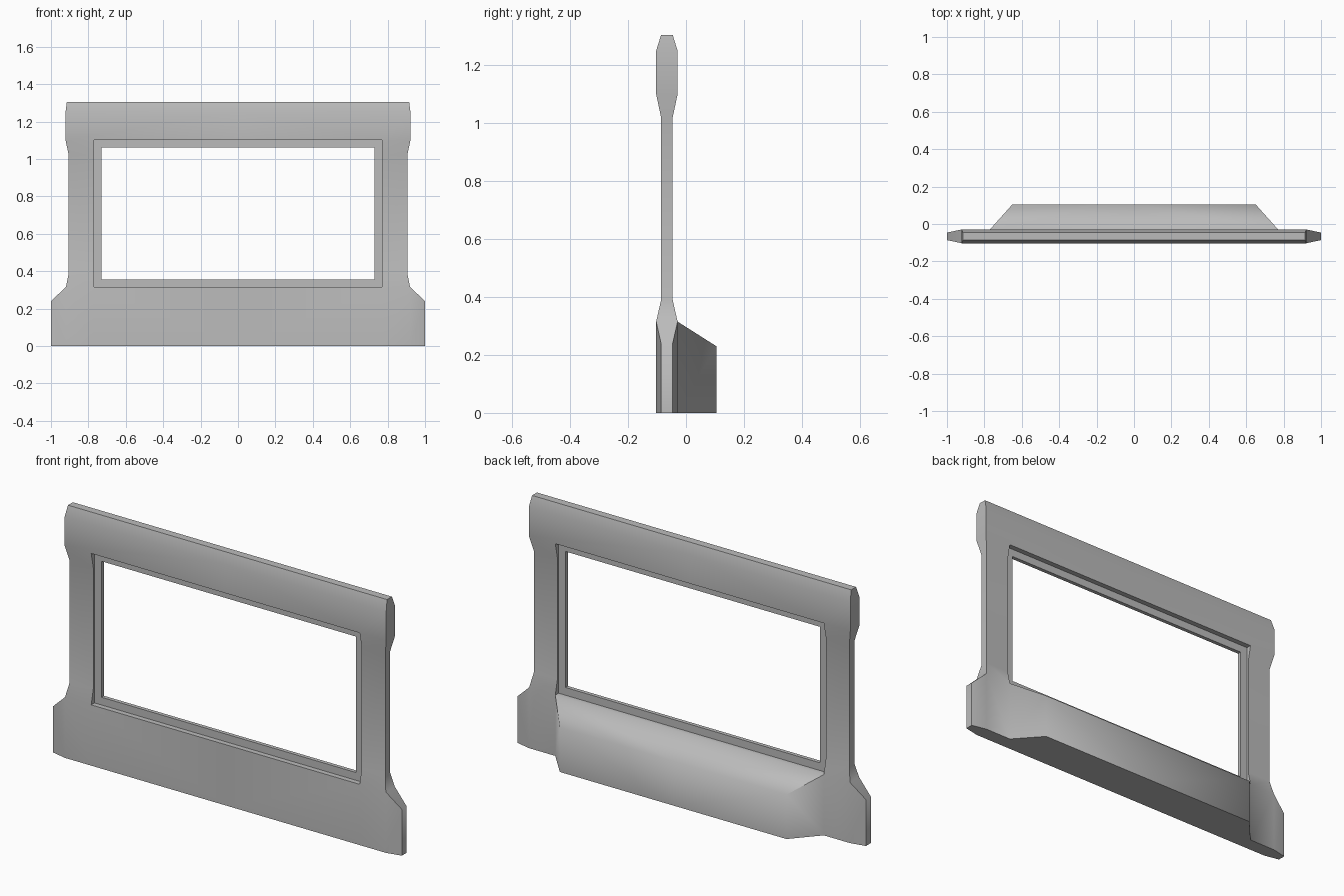
import bpy
import bmesh
import math

cube = bpy.data.objects.get("Cube")
if cube:
    bpy.data.objects.remove(cube, do_unlink=True)

grey = bpy.data.materials.new("plain grey")
grey.use_nodes = True
colour = (0.5, 0.5, 0.5, 1)
grey.diffuse_color = colour
grey.node_tree.nodes["Principled BSDF"].inputs["Base Color"].default_value = colour

MID_Y = -0.066
FULL, THIN, PANE = 0.037, 0.02, 0.01   # half thicknesses

# Half of the panel: x, z and half thickness of each corner
POINTS = {
    "base_mid": (0, 0, FULL), "base_box": (0.77, 0, FULL),
    "base_in": (0.92, 0, FULL), "base_out": (1, 0, THIN),
    "shoulder": (1, 0.24, THIN),
    "sill_mid": (0, 0.315, FULL), "sill_in": (0.77, 0.315, FULL), "sill_out": (0.92, 0.315, FULL),
    "low_in": (0.77, 0.39, THIN), "low_out": (0.905, 0.39, THIN),
    "high_in": (0.77, 1.02, THIN), "high_out": (0.905, 1.02, THIN),
    "head_mid": (0, 1.1, FULL), "head_in": (0.77, 1.1, FULL), "head_out": (0.922, 1.1, FULL),
    "rail_mid": (0, 1.25, FULL), "rail_out": (0.922, 1.25, FULL),
    "top_mid": (0, 1.305, THIN), "top_out": (0.915, 1.305, THIN),
}
RIM = ["base_mid", "base_box", "base_in", "base_out", "shoulder", "sill_out",
       "low_out", "high_out", "head_out", "rail_out", "top_out", "top_mid"]
WINDOW = ["sill_mid", "sill_in", "low_in", "high_in", "head_in", "head_mid"]
OPENING = [(0, 0.355), (0.73, 0.355), (0.73, 1.06), (0, 1.06)]
SKIN = [
    "base_box base_in sill_out sill_in",
    "base_in base_out shoulder sill_out",
    "sill_in sill_out low_out low_in",
    "low_in low_out high_out high_in",
    "high_in high_out head_out head_in",
    "head_mid head_in head_out rail_out rail_mid",
    "rail_mid rail_out top_out top_mid",
]

bm = bmesh.new()


def strip(a, b):
    """Join two equal rows of vertices with quads."""
    for i in range(len(a) - 1):
        bm.faces.new((a[i], a[i + 1], b[i + 1], b[i]))


rims, openings = [], []
for side in (-1, 1):
    v = {n: bm.verts.new((x, MID_Y + side * t, z)) for n, (x, z, t) in POINTS.items()}
    # Outer skin of the panel
    for names in SKIN:
        bm.faces.new([v[n] for n in names.split()])
    # Recess wall and flat ledge round the window
    edge = [v[n] for n in WINDOW]
    ledge = [bm.verts.new((p.co.x, MID_Y + side * PANE, p.co.z)) for p in edge]
    hole = [bm.verts.new((x, MID_Y + side * PANE, z)) for x, z in OPENING]
    strip(edge, ledge)
    strip(ledge[:2], hole[:2])
    bm.faces.new(ledge[1:5] + [hole[2], hole[1]])
    strip(ledge[4:], hole[2:])
    rims.append([v[n] for n in RIM])
    openings.append(hole)

    lower = [v["base_mid"], v["base_box"]]
    upper = [v["sill_mid"], v["sill_in"]]
    if side < 0:
        strip(lower, upper)
    else:
        # Sloping box on the back of the base
        foot = [bm.verts.new((x, 0.105, 0)) for x in (0, 0.65)]
        brow = [bm.verts.new((x, 0.105, 0.23)) for x in (0, 0.65)]
        strip(lower, foot)
        strip(foot, brow)
        strip(brow, upper)
        bm.faces.new((lower[1], upper[1], brow[1], foot[1]))

# Outer rim and inner window edge
strip(*rims)
strip(*openings)

bmesh.ops.recalc_face_normals(bm, faces=bm.faces)
bm.faces.ensure_lookup_table()
if bm.faces[0].normal.y > 0:
    bmesh.ops.reverse_faces(bm, faces=bm.faces)

mesh = bpy.data.meshes.new("window_panel")
bm.to_mesh(mesh)
bm.free()
mesh.materials.append(grey)
panel = bpy.data.objects.new("window_panel", mesh)
bpy.context.collection.objects.link(panel)

bpy.ops.object.select_all(action="DESELECT")
panel.select_set(True)
bpy.context.view_layer.objects.active = panel
bpy.ops.object.shade_smooth_by_angle(angle=math.radians(65))

# Mirror the half to the other side
mirror = panel.modifiers.new("mirror", "MIRROR")
mirror.merge_threshold = 0.001
